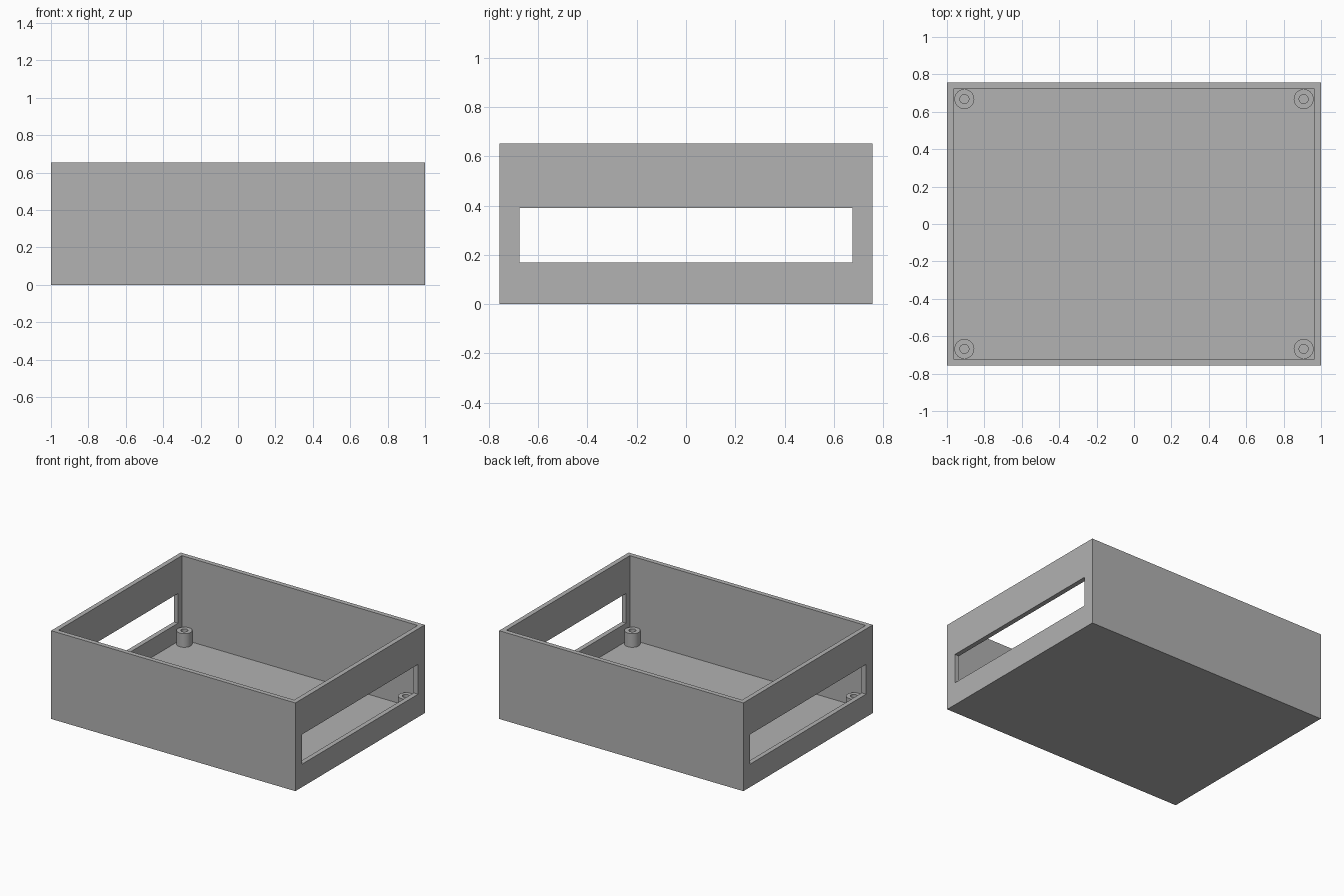
import bpy
import bmesh
from math import radians
from mathutils import Vector

cube = bpy.data.objects.get("Cube")
if cube:
    bpy.data.objects.remove(cube, do_unlink=True)

# Overall sizes
HALF_X, HALF_Y, HEIGHT = 1.0, 0.757, 0.653
WALL, FLOOR = 0.035, 0.035
POST_X, POST_Y = 0.907, 0.668
POST_TOP, POST_R, HOLE_R = 0.136, 0.053, 0.024

grey = bpy.data.materials.new("light_grey_plastic")
grey.use_nodes = True
colour = (0.445, 0.445, 0.445, 1)
grey.diffuse_color = colour
grey.node_tree.nodes["Principled BSDF"].inputs["Base Color"].default_value = colour


def add_object(name, bm):
    bmesh.ops.recalc_face_normals(bm, faces=bm.faces)
    mesh = bpy.data.meshes.new(name)
    bm.to_mesh(mesh)
    bm.free()
    mesh.materials.append(grey)
    obj = bpy.data.objects.new(name, mesh)
    bpy.context.collection.objects.link(obj)
    return obj


def box(name, low, high):
    low, high = Vector(low), Vector(high)
    bm = bmesh.new()
    bmesh.ops.create_cube(bm, size=1)
    bmesh.ops.scale(bm, vec=high - low, verts=bm.verts)
    bmesh.ops.translate(bm, vec=(low + high) / 2, verts=bm.verts)
    return add_object(name, bm)


def activate(obj):
    bpy.ops.object.select_all(action="DESELECT")
    obj.select_set(True)
    bpy.context.view_layer.objects.active = obj


def cut(target, cutter):
    cutter.hide_render = True
    mod = target.modifiers.new("cut", "BOOLEAN")
    mod.operation = "DIFFERENCE"
    mod.solver = "EXACT"
    mod.object = cutter
    activate(target)
    bpy.ops.object.modifier_apply(modifier=mod.name)
    bpy.data.objects.remove(cutter, do_unlink=True)


# Open-topped case with a long slot through both side walls
case = box("case", (-HALF_X, -HALF_Y, 0), (HALF_X, HALF_Y, HEIGHT))
inner_x, inner_y = HALF_X - WALL, HALF_Y - WALL
cut(case, box("cavity_cutter", (-inner_x, -inner_y, FLOOR), (inner_x, inner_y, 1)))
cut(case, box("slot_cutter", (-2, -0.677, 0.17), (2, 0.677, 0.39)))


# Hollow screw post, turned from a profile
def post(name, x, y):
    bm = bmesh.new()
    profile = [(POST_R, FLOOR), (POST_R, POST_TOP), (HOLE_R, POST_TOP), (HOLE_R, FLOOR)]
    verts = [bm.verts.new((r, 0, z)) for r, z in profile]
    edges = [bm.edges.new(pair) for pair in zip(verts, verts[1:])]
    bmesh.ops.spin(bm, geom=verts + edges, cent=(0, 0, 0), axis=(0, 0, 1),
                   angle=radians(360), steps=32, use_merge=True)
    bmesh.ops.remove_doubles(bm, verts=bm.verts, dist=0.0001)
    obj = add_object(name, bm)
    obj.location = (x, y, 0)
    activate(obj)
    bpy.ops.object.shade_smooth_by_angle(angle=radians(30))


for depth, sy in (("front", -1), ("back", 1)):
    for side, sx in (("right", -1), ("left", 1)):
        post(f"{depth}_{side}_screw_post", sx * POST_X, sy * POST_Y)
